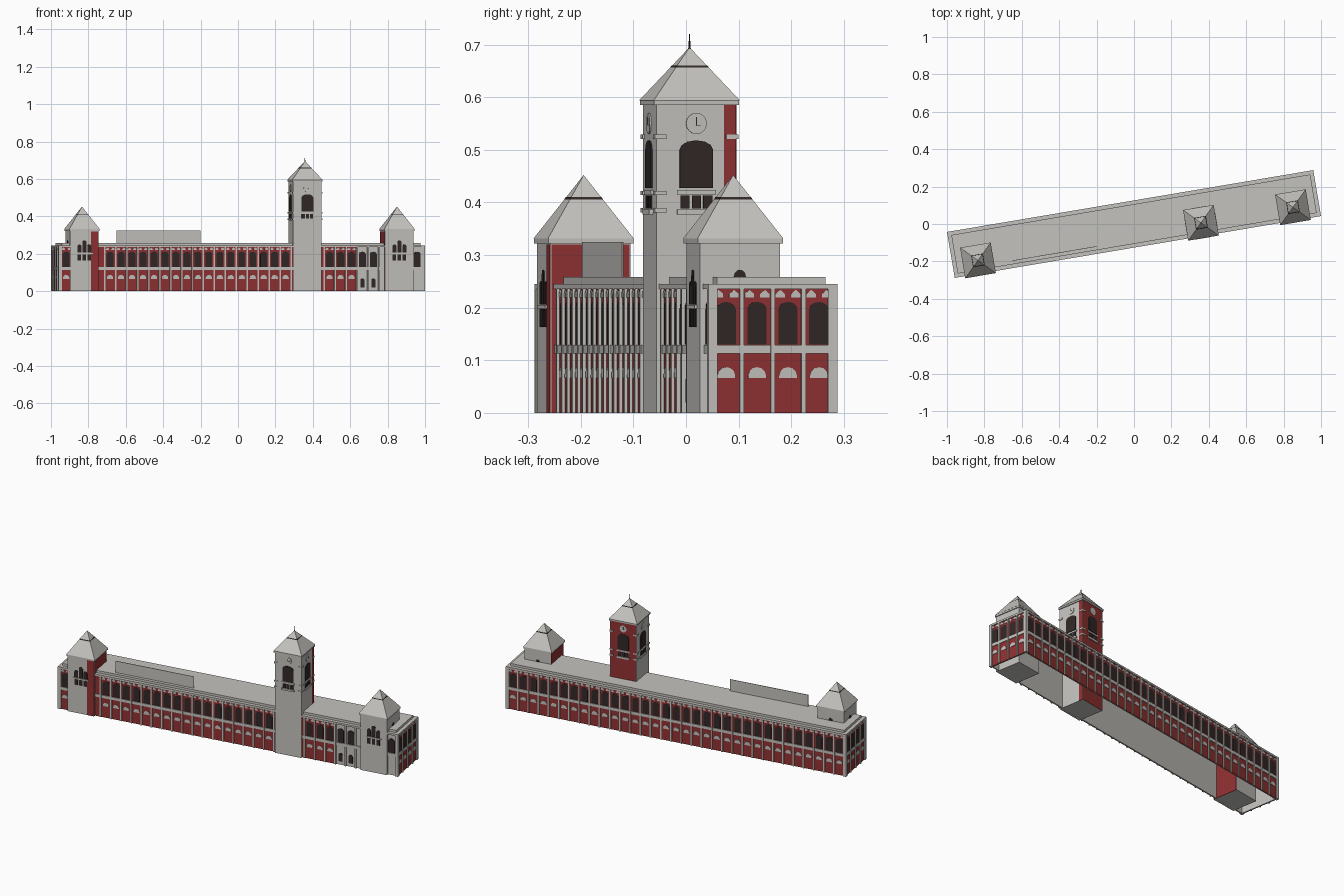
import bpy, bmesh, math
from mathutils import Matrix, Vector

if "Cube" in bpy.data.objects:
    bpy.data.objects.remove(bpy.data.objects["Cube"])


def material(name, rgb):
    m = bpy.data.materials.new(name)
    m.use_nodes = True
    m.diffuse_color = (*rgb, 1)
    m.node_tree.nodes["Principled BSDF"].inputs["Base Color"].default_value = (*rgb, 1)
    return m


STONE = material("pale_stone", (0.55, 0.54, 0.51))
BRICK = material("red_brick", (0.28, 0.03, 0.031))
DARK = material("dark_glass", (0.03, 0.021, 0.02))

TURN = Matrix.Rotation(math.radians(9.58), 4, "Z")
parts = {}


def part(name, mat):
    if name not in parts:
        parts[name] = (bmesh.new(), mat)
    return parts[name][0]


FRONT, RIGHT, BACK, LEFT = range(4)


def prism(bm, side, outline, d0, d1, centre=(0, 0)):
    """Extrude an outline (along the wall, height) from d0 to d1 outward of a side."""
    a = math.radians(90 * side)
    t = Vector((math.cos(a), math.sin(a), 0))
    n = Vector((math.sin(a), -math.cos(a), 0))
    c = Vector((*centre, 0))
    rings = [[bm.verts.new(c + t * s + n * d + Vector((0, 0, z))) for s, z in outline]
             for d in (d0, d1)]
    bm.faces.new(rings[0][::-1])
    bm.faces.new(rings[1])
    k = len(outline)
    for i in range(k):
        j = (i + 1) % k
        bm.faces.new((rings[0][i], rings[0][j], rings[1][j], rings[1][i]))


def rect(s, w, z0, z1):
    return [(s - w / 2, z0), (s + w / 2, z0), (s + w / 2, z1), (s - w / 2, z1)]


def arch(s, w, z0, z1, rise, steps=6):
    top = [(s + w / 2 * math.cos(math.pi * i / steps),
            z1 - rise + rise * math.sin(math.pi * i / steps)) for i in range(steps + 1)]
    return [(s - w / 2, z0), (s + w / 2, z0)] + top


def box(bm, u, v, lu, lv, z0, z1):
    prism(bm, FRONT, rect(0, lu, z0, z1), -lv / 2, lv / 2, (u, v))


def pyramid(bm, u, v, w, z0, z1, top=0.0):
    bmesh.ops.create_cone(bm, cap_ends=True, segments=4, radius1=w / 2 ** 0.5,
                          radius2=top / 2 ** 0.5, depth=z1 - z0,
                          matrix=Matrix.Translation((u, v, (z0 + z1) / 2))
                          @ Matrix.Rotation(math.pi / 4, 4, "Z"))


# Hollow hall: walls, roof and cornice
HU, HV, INSET, BAY = 0.993, 0.1245, 0.008, 0.0595
walls = part("hall_walls", STONE)
for side in range(4):
    half, depth = (HU, HV) if side % 2 == 0 else (HV, HU)
    prism(walls, side, rect(0, 2 * (half - INSET), 0, 0.24), depth - 0.014, depth - INSET)
    prism(part("belt_course", STONE), side, rect(0, 2 * half - 0.006, 0.113, 0.129),
          depth - 0.012, depth - 0.002)
box(part("cornice", STONE), 0, 0, 2 * HU, 2 * HV, 0.235, 0.245)
box(part("hall_roof", STONE), 0, 0, 2 * HU - 0.04, 2 * HV - 0.04, 0.245, 0.258)
box(part("roof_screen_wall", STONE), -0.445, -0.085, 0.456, 0.003, 0.25, 0.325)

TOWERS = {"left_tower": 0.853, "main_tower": 0.354, "right_tower": -0.855}
TV, TW = -0.053, 0.154
PLAIN_FROM = 0.62

# Brick facing on the walls
brick = part("brick_facing", BRICK)
for side in range(4):
    half, depth = (HU, HV) if side % 2 == 0 else (HV, HU)
    lo, hi = -half + 0.01, (PLAIN_FROM if side == FRONT else half - 0.01)
    prism(brick, side, rect((lo + hi) / 2, hi - lo, 0, 0.235), depth - 0.009, depth - 0.006)

# Repeating bays: pilasters, arched windows, lunettes and small gables
for side, count in ((FRONT, 33), (RIGHT, 4), (BACK, 33), (LEFT, 4)):
    half, depth = (HU, HV) if side % 2 == 0 else (HV, HU)
    face = depth - 0.006

    def hidden(s, margin):
        return side == FRONT and any(abs(s - u) < TW / 2 + margin for u in TOWERS.values())

    for i in range(count + 1):
        s = (i - count / 2) * BAY
        corner = i in (0, count)
        if corner:
            s = math.copysign(half - 0.009, s)
        if not hidden(s, 0):
            prism(part("pilasters", STONE), side,
                  rect(s, 0.018 if corner else 0.008, 0, 0.236), depth - 0.012, depth)
    for i in range(count):
        s = (i + 0.5 - count / 2) * BAY
        plain = side == FRONT and s > PLAIN_FROM
        if hidden(s, 0.012):
            continue
        prism(part("upper_windows", DARK), side, arch(s, 0.037, 0.13, 0.211, 0.014),
              face - 0.002, face + 0.001)
        if plain:
            if s < 0.8:
                prism(part("lower_windows", DARK), side, arch(s, 0.022, 0.02, 0.068, 0.008),
                      face - 0.003, face + 0.001)
            continue
        prism(part("lunettes", STONE), side, arch(s, 0.034, 0.066, 0.087, 0.016),
              face - 0.002, face + 0.002)
        for off in (-BAY / 4, BAY / 4):
            g = s + off
            prism(part("small_gables", STONE), side,
                  [(g - 0.009, 0.219), (g + 0.009, 0.219), (g + 0.009, 0.226),
                   (g, 0.234), (g - 0.009, 0.226)], face - 0.002, face + 0.002)

# Towers: shaft, eave, pyramid roof with a dark vent band
for name, u in TOWERS.items():
    eave, apex, vent = (0.585, 0.695, 0.658) if name == "main_tower" else (0.322, 0.452, 0.408)
    box(part(name + "_shaft", STONE), u, TV, TW, TW, 0, eave)
    roof = part(name + "_roof", STONE)
    box(roof, u, TV, 0.164, 0.164, eave, eave + 0.009)
    pyramid(roof, u, TV, 0.166, eave + 0.009, apex)
    w = 0.166 * (apex - vent) / (apex - eave - 0.009) + 0.003
    pyramid(part("roof_vents", DARK), u, TV, w, vent - 0.002, vent + 0.002, w - 0.004)

# End towers: stepped arched windows over a row of short ones
F = TW / 2
for name, side_red in (("left_tower", LEFT), ("right_tower", RIGHT)):
    c = (TOWERS[name], TV)
    for side in range(4):
        if side == side_red:
            prism(part("tower_brick", BRICK), side, rect(0, TW - 0.004, 0, 0.32),
                  F - 0.001, F + 0.001, c)
            continue
        glass = part("end_tower_windows", DARK)
        for s, top in ((-0.027, 0.25), (0, 0.272), (0.027, 0.25)):
            prism(glass, side, arch(s, 0.022, 0.206, top, 0.011), F - 0.001, F + 0.002, c)
            prism(glass, side, rect(s, 0.019, 0.163, 0.197), F - 0.001, F + 0.002, c)
        prism(part("end_tower_sills", STONE), side, rect(0, 0.09, 0.198, 0.205),
              F - 0.001, F + 0.005, c)
prism(part("tower_brick", BRICK), FRONT, rect(0.057, 0.04, 0, 0.32), F - 0.001, F + 0.001,
      (TOWERS["right_tower"], TV))

# Main tower: belfry openings, sills, clock faces, brick back and corner blocks
c = (TOWERS["main_tower"], TV)
prism(part("tower_brick", BRICK), BACK, rect(0, TW - 0.004, 0, 0.585), F - 0.001, F + 0.001, c)
prism(part("tower_brick", BRICK), RIGHT, rect(F - 0.012, 0.023, 0, 0.585), F - 0.001, F + 0.001, c)
for side in range(4):
    prism(part("belfry_openings", DARK), side, arch(0, 0.064, 0.427, 0.518, 0.018),
          F - 0.001, F + 0.003, c)
    for s in (-0.022, 0, 0.022):
        prism(part("belfry_openings", DARK), side, rect(s, 0.017, 0.388, 0.413),
              F - 0.001, F + 0.003, c)
    prism(part("belfry_sills", STONE), side, rect(0, 0.075, 0.377, 0.387), F - 0.001, F + 0.007, c)
    prism(part("belfry_sills", STONE), side, rect(0, 0.075, 0.415, 0.424), F - 0.001, F + 0.004, c)
    dial = [(0.02 * math.cos(math.tau * i / 16), 0.55 + 0.02 * math.sin(math.tau * i / 16))
            for i in range(16)]
    prism(part("clock_dials", STONE), side, dial, F - 0.001, F + 0.003, c)
    prism(part("clock_hands", DARK), side, rect(0, 0.0015, 0.547, 0.562), F, F + 0.004, c)
    prism(part("clock_hands", DARK), side, rect(0.004, 0.009, 0.546, 0.5475), F, F + 0.004, c)
for su in (-1, 1):
    for sv in (-1, 1):
        for z in (0.385, 0.418, 0.525):
            box(part("corner_blocks", STONE), c[0] + su * (F - 0.008), c[1] + sv * (F - 0.008),
                0.023, 0.023, z - 0.004, z + 0.004)
bmesh.ops.create_cone(part("spire", DARK), cap_ends=True, segments=6, radius1=0.003,
                      radius2=0.0005, depth=0.035, matrix=Matrix.Translation((*c, 0.7025)))

# Turn everything to the plan angle and make the objects
for name, (bm, mat) in parts.items():
    bmesh.ops.recalc_face_normals(bm, faces=bm.faces)
    bm.transform(TURN)
    mesh = bpy.data.meshes.new(name)
    bm.to_mesh(mesh)
    bm.free()
    mesh.materials.append(mat)
    bpy.context.scene.collection.objects.link(bpy.data.objects.new(name, mesh))
